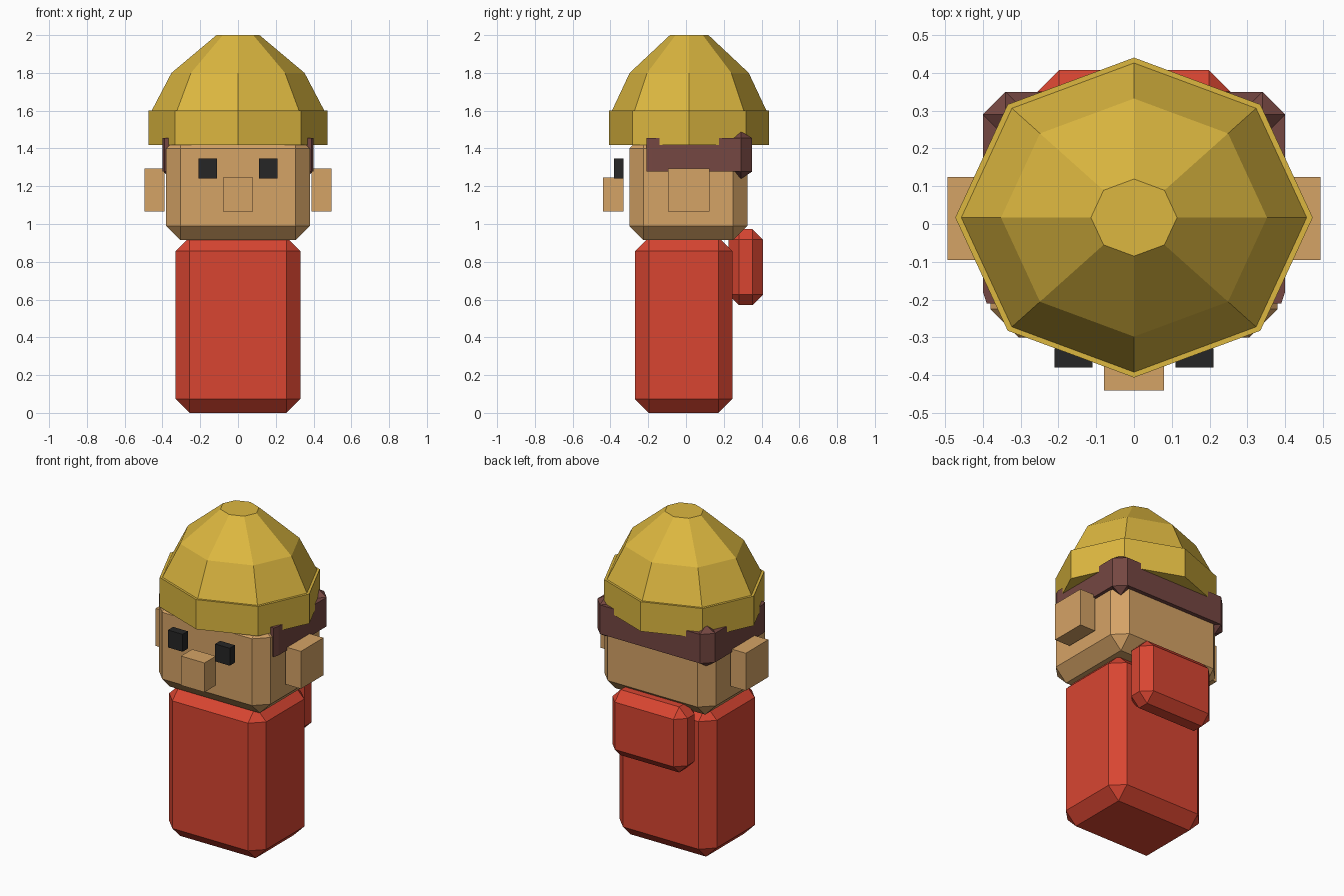
import bpy, bmesh
from math import cos, sin, pi
from mathutils import Vector

cube = bpy.data.objects.get("Cube")
if cube:
    bpy.data.objects.remove(cube, do_unlink=True)


def material(name, rgb):
    mat = bpy.data.materials.new(name)
    mat.use_nodes = True
    mat.diffuse_color = (*rgb, 1)
    mat.node_tree.nodes["Principled BSDF"].inputs["Base Color"].default_value = (*rgb, 1)
    return mat


RED = material("red cloth", (0.69, 0.06, 0.031))
SKIN = material("tan skin", (0.665, 0.366, 0.133))
YELLOW = material("yellow hat", (0.716, 0.474, 0.051))
BROWN = material("brown hair", (0.178, 0.063, 0.054))
BLACK = material("black eyes", (0.019, 0.019, 0.019))


def finish(name, bm, mat):
    bmesh.ops.recalc_face_normals(bm, faces=bm.faces)
    mesh = bpy.data.meshes.new(name)
    bm.to_mesh(mesh)
    bm.free()
    mesh.materials.append(mat)
    obj = bpy.data.objects.new(name, mesh)
    bpy.context.collection.objects.link(obj)
    return obj


def box(name, low, high, mat, chamfer=0):
    """Box between two corners, with optional flat chamfers."""
    bm = bmesh.new()
    bmesh.ops.create_cube(bm, size=1)
    low, high = Vector(low), Vector(high)
    for v in bm.verts:
        v.co = (low + high) / 2 + v.co * (high - low)
    if chamfer:
        bmesh.ops.bevel(bm, geom=bm.edges[:], offset=chamfer, segments=1,
                        affect='EDGES', profile=0.5)
    return finish(name, bm, mat)


def loft(bm, rings):
    """Join rings of points into a closed solid."""
    loops = [[bm.verts.new(p) for p in ring] for ring in rings]
    n = len(loops[0])
    for a, b in zip(loops, loops[1:]):
        for i in range(n):
            j = (i + 1) % n
            bm.faces.new((a[i], a[j], b[j], b[i]))
    bm.faces.new(loops[0])
    bm.faces.new(loops[-1])


# Body, backpack and head
box("body", (-0.33, -0.27, 0), (0.33, 0.245, 0.93), RED, 0.073)
box("backpack", (-0.255, 0.225, 0.57), (0.255, 0.407, 0.973), RED, 0.056)
box("head", (-0.38, -0.3, 0.915), (0.38, 0.325, 1.475), SKIN, 0.075)

# Face
box("nose", (-0.08, -0.44, 1.065), (0.08, -0.33, 1.245), SKIN)
for side, s in (("left", 1), ("right", -1)):
    box(side + "_eye", (s * 0.16 - 0.05, -0.38, 1.24),
        (s * 0.16 + 0.05, -0.33, 1.347), BLACK)
    box(side + "_ear", (s * 0.442 - 0.052, -0.095, 1.065),
        (s * 0.442 + 0.052, 0.125, 1.295), SKIN)

# Hair band around the sides and back
half = [(0.36, -0.21), (0.39, -0.21), (0.4, -0.18), (0.4, 0.29), (0.34, 0.35)]
outline = half + [(-x, y) for x, y in reversed(half)]
bm = bmesh.new()
loft(bm, [[(x, y, z) for x, y in outline] for z in (1.277, 1.455)])
finish("hair_band", bm, BROWN)

# Pointed tufts at the back corners of the hair
for side, s in (("left", 1), ("right", -1)):
    bm = bmesh.new()
    rings = []
    for z, r in ((1.24, 0.002), (1.277, 0.06), (1.455, 0.06), (1.49, 0.002)):
        rings.append([(s * 0.34 + r * cos(k * pi / 2), 0.29 + r * sin(k * pi / 2), z)
                      for k in range(4)])
    loft(bm, rings)
    finish(side + "_hair_tuft", bm, BROWN)

# Eight-sided hat with a straight brim band and a faceted dome
bm = bmesh.new()
rings = []
for z, r in ((1.418, 0.473), (1.6, 0.473), (1.6, 0.457), (1.8, 0.352), (2.0, 0.114)):
    rings.append([(r * cos(k * pi / 4), 0.017 + 0.895 * r * sin(k * pi / 4), z)
                  for k in range(8)])
loft(bm, rings)
finish("hat", bm, YELLOW)
